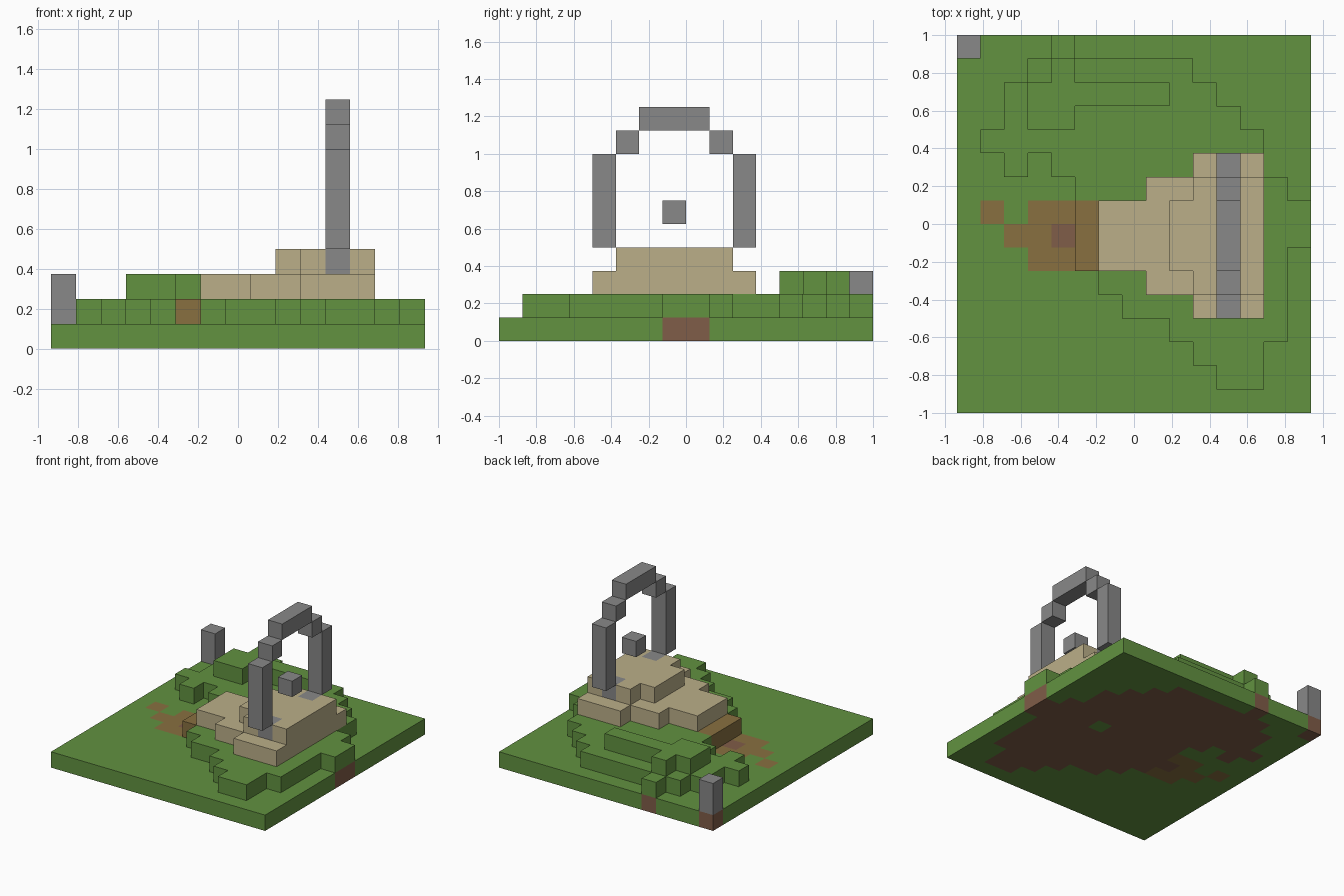
import bpy
import bmesh
from mathutils import Vector

cube = bpy.data.objects.get("Cube")
if cube:
    bpy.data.objects.remove(cube, do_unlink=True)

UNIT = 0.125
WIDTH, DEPTH = 15, 16


def linear(channel):
    c = channel / 255
    return c / 12.92 if c <= 0.04045 else ((c + 0.055) / 1.055) ** 2.4


def make_material(name, *rgb):
    mat = bpy.data.materials.new(name)
    mat.use_nodes = True
    color = tuple(linear(c) for c in rgb) + (1.0,)
    mat.diffuse_color = color
    bsdf = mat.node_tree.nodes["Principled BSDF"]
    bsdf.inputs["Base Color"].default_value = color
    bsdf.inputs["Roughness"].default_value = 1.0
    return mat


grass = make_material("grass_green", 98, 146, 64)
soil = make_material("soil_brown", 128, 93, 72)
trail = make_material("trail_brown", 136, 112, 64)
sand = make_material("sandstone", 187, 175, 137)
stone = make_material("stone_grey", 136, 136, 136)

blocks = {}      # grid cell -> part name
part_colors = {}  # part name -> material


def fill(part, mat, xs, ys, zs):
    """Fill an inclusive range of grid cells; later parts replace earlier ones."""
    part_colors[part] = mat
    for x in range(xs[0], xs[-1] + 1):
        for y in range(ys[0], ys[-1] + 1):
            for z in range(zs[0], zs[-1] + 1):
                blocks[x, y, z] = part


# Ground slab
fill("ground_slab", grass, (0, WIDTH - 1), (0, DEPTH - 1), [0])

# Stepped mound, one span per row from front to back, with soil beneath it
mound_rows = [(11, 12), (10, 12), (9, 13), (7, 13), (6, 13), (5, 13), (5, 14),
              (5, 14), (5, 13), (4, 12), (1, 12), (2, 11), (2, 10), (3, 9), (4, 4)]
for y, span in enumerate(mound_rows, start=1):
    fill("mound", grass, span, [y], [1])
    fill("mound_soil", soil, span, [y], [0])
fill("mound", grass, [2], [10], [1])
fill("mound_soil", soil, [2], [10], [0])
fill("ground_slab", grass, [10], [8], [0])

# Low ridge on the back of the mound
fill("ridge", grass, (3, 8), [13], [2])
fill("ridge", grass, (3, 4), [12], [2])
fill("ridge", grass, [4], [14], [2])

# Worn trail climbing to the terrace
fill("trail", trail, (3, 4), (6, 8), [0])
fill("trail", trail, [2], [7], [0])
fill("trail", trail, [1], [8], [0])
fill("trail", trail, [5], (6, 8), [1])
fill("trail_soil", soil, [4], [7], [0])

# Two sandstone terraces
fill("lower_terrace", sand, (6, 7), (6, 8), [2])
fill("lower_terrace", sand, (8, 9), (5, 9), [2])
fill("lower_terrace", sand, (10, 12), (4, 10), [2])
fill("upper_terrace", sand, [9], (6, 8), [3])
fill("upper_terrace", sand, (10, 12), (5, 9), [3])

# Stone arch, mirrored about its middle row
MIDDLE = 7
for side, offset in (("front", -1), ("back", 1)):
    fill(side + "_arch_foot", stone, [11], [MIDDLE + 2 * offset], [3])
    fill(side + "_arch_pillar", stone, [11], [MIDDLE + 3 * offset], (4, 7))
    fill(side + "_arch_shoulder", stone, [11], [MIDDLE + 2 * offset], [8])
fill("arch_top", stone, [11], (MIDDLE - 1, MIDDLE + 1), [9])
fill("floating_stone", stone, [11], [MIDDLE], [5])

# Corner post on a patch of soil
fill("corner_post", stone, [0], [DEPTH - 1], (1, 2))
fill("post_soil", soil, [0], [DEPTH - 1], [0])


def build(part):
    """Mesh the exposed faces of all the blocks in one part."""
    bm = bmesh.new()
    verts = {}
    axes = [Vector(row) for row in ((1, 0, 0), (0, 1, 0), (0, 0, 1))]
    for cell in [c for c, owner in blocks.items() if owner == part]:
        center = Vector(cell) + sum(axes, Vector()) / 2
        for i in range(3):
            for sign in (-1, 1):
                normal = axes[i] * sign
                if tuple(int(v) for v in Vector(cell) + normal) in blocks:
                    continue
                u, v = axes[(i + 1) % 3] / 2, axes[(i + 2) % 3] / 2 * sign
                face = []
                for corner in (-u - v, u - v, u + v, v - u):
                    p = center + normal / 2 + corner
                    key = tuple(round(a) for a in p)
                    if key not in verts:
                        x, y, z = key
                        verts[key] = bm.verts.new(
                            ((x - WIDTH / 2) * UNIT, (y - DEPTH / 2) * UNIT, z * UNIT))
                    face.append(verts[key])
                bm.faces.new(face)
    mesh = bpy.data.meshes.new(part)
    bm.to_mesh(mesh)
    bm.free()
    mesh.materials.append(part_colors[part])
    obj = bpy.data.objects.new(part, mesh)
    bpy.context.collection.objects.link(obj)


for part in part_colors:
    build(part)
